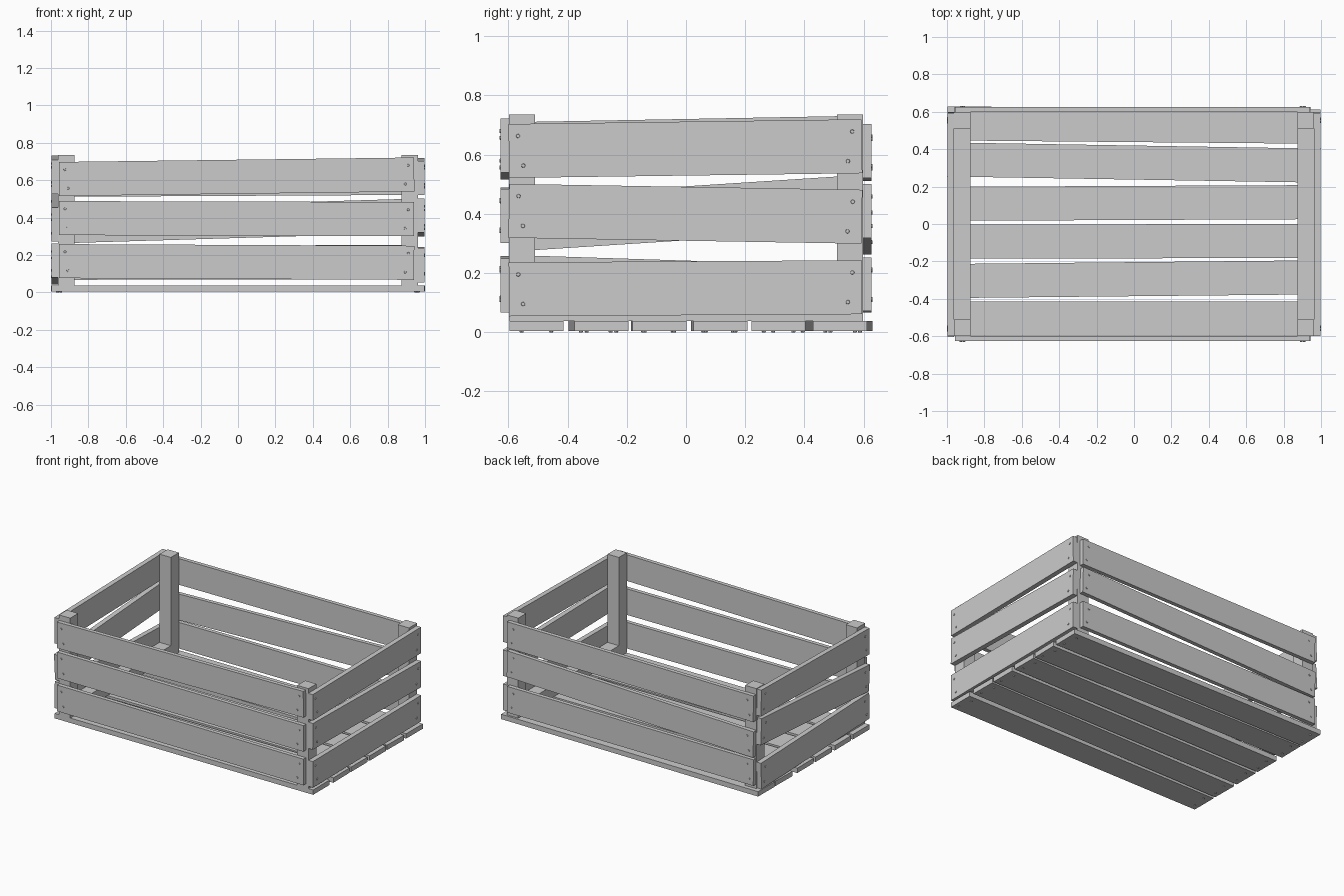
import bpy, bmesh, math
from mathutils import Vector, Matrix

if "Cube" in bpy.data.objects:
    bpy.data.objects.remove(bpy.data.objects["Cube"])

WIDTH = 0.182   # width of every board


def make_object(name, bm):
    bmesh.ops.recalc_face_normals(bm, faces=bm.faces)
    mesh = bpy.data.meshes.new(name)
    bm.to_mesh(mesh)
    bm.free()
    obj = bpy.data.objects.new(name, mesh)
    bpy.context.collection.objects.link(obj)
    return obj


def box(name, lo, hi):
    lo, hi = Vector(lo), Vector(hi)
    bm = bmesh.new()
    bmesh.ops.create_cube(bm, size=1, matrix=Matrix.Translation((lo + hi) / 2)
                          @ Matrix.Diagonal((*(hi - lo), 1)))
    return make_object(name, bm)


def board(name, start, end, normal, thick):
    """Board with two nails per end; start/end are centres, normal faces outward."""
    a, b, n = Vector(start), Vector(end), Vector(normal)
    along = (b - a).normalized()
    across = n.cross(along)
    frame = Matrix((along, across, n)).transposed().to_4x4()
    frame.translation = (a + b) / 2
    length = (b - a).length
    bm = bmesh.new()
    bmesh.ops.create_cube(bm, size=1, matrix=frame @ Matrix.Diagonal((length, WIDTH, thick, 1)))
    make_object(name, bm)

    # nail heads
    bm = bmesh.new()
    for end_sign in (-1, 1):
        for side in (-1, 1):
            pos = Vector((end_sign * (length / 2 - 0.04 + side * 0.008), side * 0.05, thick / 2))
            bmesh.ops.create_cone(bm, cap_ends=True, segments=8, radius1=0.008, radius2=0.006,
                                  depth=0.008, matrix=frame @ Matrix.Translation(pos))
    make_object(name + "_nails", bm)


# floor planks: centre y at left end and right end
floor = [(-0.505, -0.505), (-0.305, -0.285), (-0.095, -0.09),
         (0.108, 0.117), (0.345, 0.312), (0.538, 0.52)]
for i, (yl, yr) in enumerate(floor):
    board(f"floor_plank_{i + 1}", (-0.997, yl, 0.021), (0.997, yr, 0.021), (0, 0, -1), 0.034)

# corner posts and the cleats joining them along the floor
for sx, xn in ((-1, "left"), (1, "right")):
    x0, x1 = sorted((sx * 0.875, sx * 0.962))
    for sy, yn in ((-1, "front"), (1, "back")):
        y0, y1 = sorted((sy * 0.51, sy * 0.598))
        box(f"{yn}_{xn}_post", (x0, y0, 0.038), (x1, y1, 0.735))
    box(f"{xn}_floor_cleat", (x0, -0.51, 0.038), (x1, 0.51, 0.12))

# long side slats: centre z at left end and right end
long_sides = {
    "front": (-1, [(0.167, 0.158), (0.397, 0.392), (0.606, 0.63)]),
    "back": (1, [(0.158, 0.162), (0.353, 0.41), (0.602, 0.612)]),
}
for side, (s, rows) in long_sides.items():
    for i, (zl, zr) in enumerate(rows):
        board(f"{side}_slat_{i + 1}", (-0.957, s * 0.612, zl), (0.942, s * 0.612, zr), (0, s, 0), 0.028)

# end slats: centre z at front end and back end
ends = {
    "right": (1, [(0.145, 0.152), (0.41, 0.39), (0.612, 0.628)]),
    "left": (-1, [(0.17, 0.132), (0.363, 0.44), (0.618, 0.64)]),
}
for side, (s, rows) in ends.items():
    for i, (zf, zb) in enumerate(rows):
        board(f"{side}_end_slat_{i + 1}", (s * 0.979, -0.598, zf), (s * 0.979, 0.594, zb), (s, 0, 0), 0.034)
